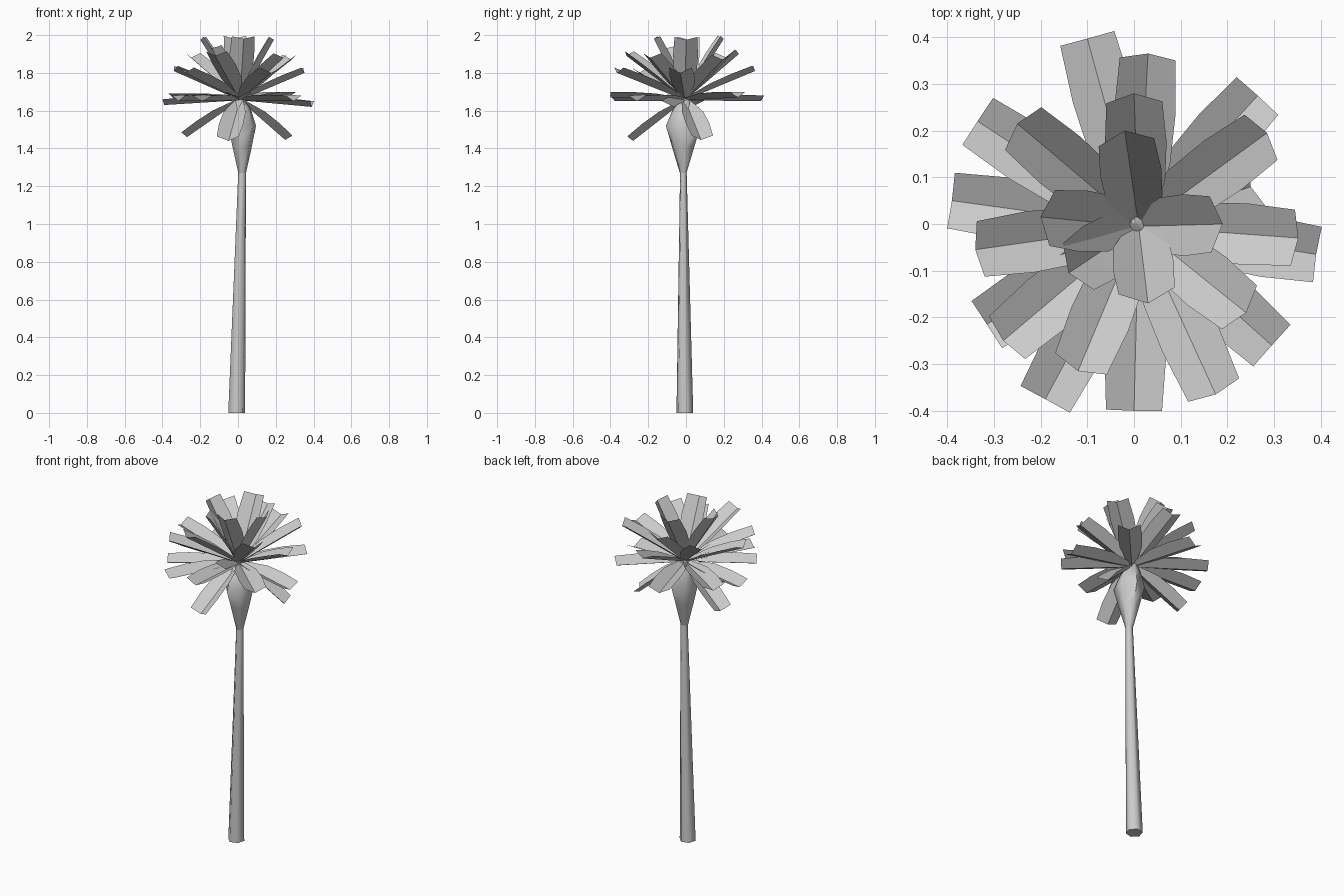
import bpy
from mathutils import Vector

if "Cube" in bpy.data.objects:
    bpy.data.objects.remove(bpy.data.objects["Cube"])


def make_object(name, verts, faces, angle):
    mesh = bpy.data.meshes.new(name)
    mesh.from_pydata(verts, [], faces)
    mesh.update()
    obj = bpy.data.objects.new(name, mesh)
    bpy.context.collection.objects.link(obj)
    bpy.ops.object.select_all(action='DESELECT')
    obj.select_set(True)
    bpy.context.view_layer.objects.active = obj
    bpy.ops.object.shade_smooth_by_angle(angle=angle)
    return obj


def lathe(name, rings, sides=6):
    """Stack of polygon rings given as (x, y, z, radius x, radius y)."""
    from math import cos, sin, tau
    verts, faces = [], []
    for x, y, z, rx, ry in rings:
        for i in range(sides):
            a = tau * i / sides + 0.25
            verts.append((x + rx * cos(a), y + ry * sin(a), z))
    for k in range(len(rings) - 1):
        for i in range(sides):
            j = (i + 1) % sides
            b = k * sides
            faces.append((b + i, b + j, b + sides + j, b + sides + i))
    faces.append(tuple(reversed(range(sides))))
    top = (len(rings) - 1) * sides
    faces.append(tuple(range(top, top + sides)))
    return make_object(name, verts, faces, 1.1)


def frond(name, tip):
    """Straight channel-shaped leaf from the crown to its tip."""
    start = Vector((0.01, -0.005, 1.655))
    axis = Vector(tip) - start
    side = axis.cross(Vector((0, 0, 1))).normalized()
    up = side.cross(axis).normalized()
    verts, faces = [], []
    for t, half, depth in ((0, 0.018, 0.01), (0.4, 0.06, 0.03),
                           (0.7, 0.066, 0.033), (1, 0.06, 0.03)):
        p = start + axis * t
        verts += [p - side * half + up * depth, p,
                  p + side * half + up * depth]
    for k in range(3):
        for c in range(2):
            a = k * 3 + c
            faces.append((a, a + 1, a + 4, a + 3))
    return make_object(name, verts, faces, 0.9)


# Leaning trunk and the swollen crown shaft above it
lathe("trunk", [(-0.007, -0.006, 0, 0.046, 0.046),
                (0.022, -0.014, 1.28, 0.021, 0.018)])
lathe("crown_shaft", [(0.022, -0.015, 1.27, 0.021, 0.018),
                      (0.022, -0.015, 1.41, 0.053, 0.062),
                      (0.022, -0.015, 1.52, 0.076, 0.095),
                      (0.016, -0.01, 1.61, 0.053, 0.06),
                      (0.0, 0.005, 1.70, 0.006, 0.006)])

# Frond tips, tier by tier
tiers = {
    "top_frond": [(-0.02, 0.20, 1.98), (-0.20, 0.015, 1.975), (0.19, 0.0, 1.975),
                  (0.03, -0.17, 1.98), (-0.14, -0.105, 1.93)],
    "upper_frond": [(0.0, 0.28, 1.90), (0.285, 0.195, 1.87), (-0.25, 0.215, 1.88),
                    (0.24, -0.19, 1.88), (-0.12, -0.315, 1.89)],
    "middle_frond": [(0.03, 0.365, 1.81), (-0.34, -0.055, 1.81), (0.352, -0.03, 1.80),
                     (0.175, -0.365, 1.80), (-0.28, -0.25, 1.80)],
    "lower_frond": [(0.265, 0.275, 1.67), (-0.335, 0.22, 1.66), (-0.39, 0.05, 1.63),
                    (-0.10, 0.397, 1.65), (0.39, -0.065, 1.62), (0.295, -0.26, 1.65),
                    (0.0, -0.40, 1.67), (-0.19, -0.375, 1.65), (-0.315, -0.215, 1.65)],
    "drooping_frond": [(0.25, 0.08, 1.445), (-0.27, 0.06, 1.46), (-0.05, -0.28, 1.44)],
}
for tier, tips in tiers.items():
    for i, tip in enumerate(tips):
        frond(f"{tier}_{i + 1}", tip)
